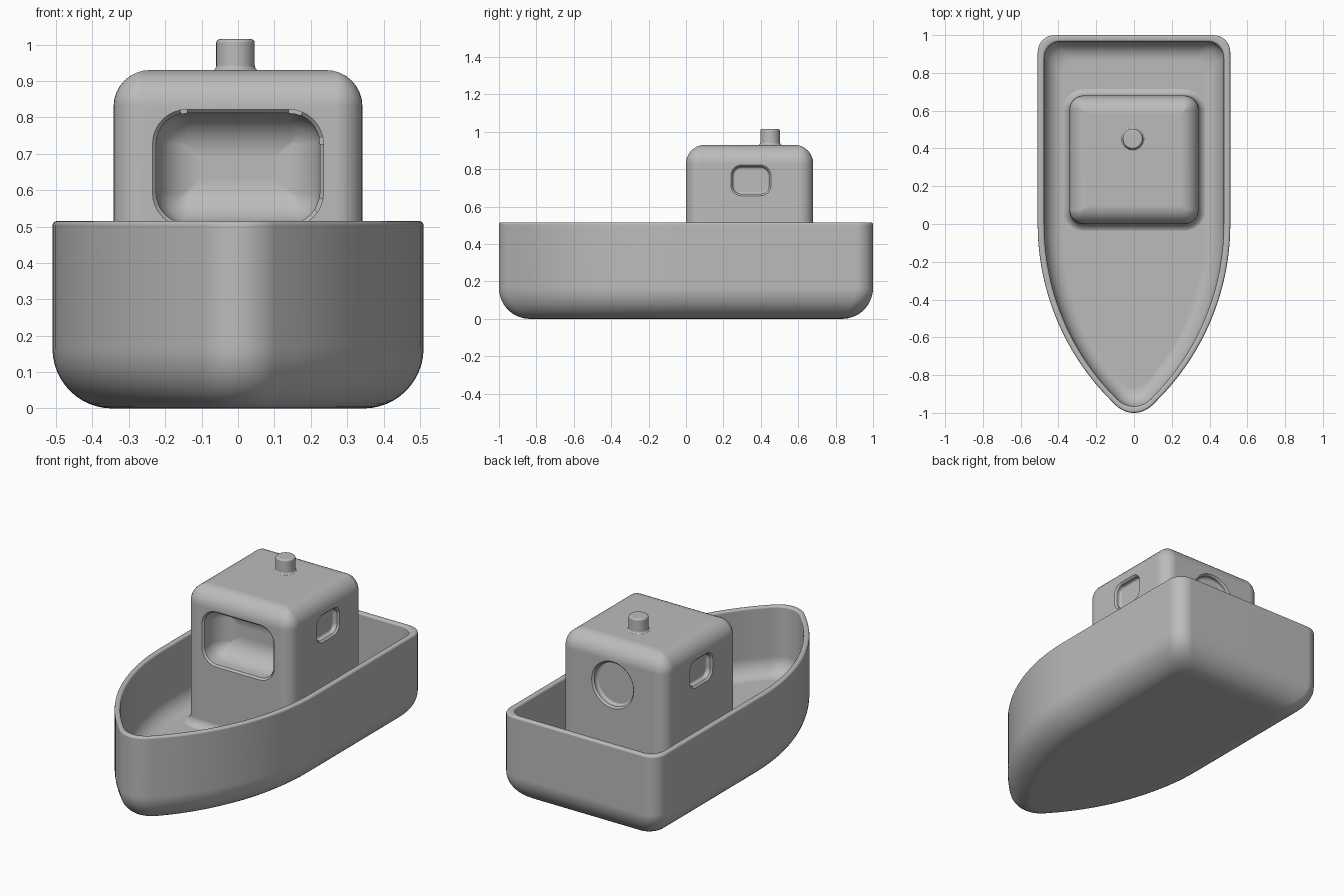
import bpy
import bmesh
from math import sin, cos, pi, sqrt, radians
from mathutils import Matrix

cube = bpy.data.objects.get("Cube")
if cube:
    bpy.data.objects.remove(cube, do_unlink=True)

grey = bpy.data.materials.new("plain grey")
grey.use_nodes = True
grey.diffuse_color = (0.5, 0.5, 0.5, 1)
grey.node_tree.nodes["Principled BSDF"].inputs["Base Color"].default_value = (0.5, 0.5, 0.5, 1)


def loft(name, rings, matrix=Matrix()):
    """Skin a stack of equal-length rings and cap both ends."""
    bm = bmesh.new()
    loops = [[bm.verts.new(p) for p in ring] for ring in rings]
    n = len(loops[0])
    for a, b in zip(loops, loops[1:]):
        for i in range(n):
            j = (i + 1) % n
            bm.faces.new((a[i], a[j], b[j], b[i]))
    bm.faces.new(loops[0])
    bm.faces.new(loops[-1])
    bmesh.ops.remove_doubles(bm, verts=bm.verts, dist=1e-5)
    bmesh.ops.recalc_face_normals(bm, faces=bm.faces)
    mesh = bpy.data.meshes.new(name)
    bm.to_mesh(mesh)
    bm.free()
    mesh.materials.append(grey)
    obj = bpy.data.objects.new(name, mesh)
    obj.matrix_world = matrix
    bpy.context.collection.objects.link(obj)
    return obj


def arc(cx, cz, r, start, end, steps=8):
    """Points along a circular arc, angles in degrees."""
    angles = [radians(start + (end - start) * i / steps) for i in range(steps + 1)]
    return [(cx + r * cos(a), cz + r * sin(a)) for a in angles]


def rounded_ring(hx, hy, r, grow, z, cx=0, cy=0):
    """Rounded rectangle, grown or shrunk evenly by an offset."""
    hx, hy, r = hx + grow, hy + grow, max(r + grow, 0.005)
    pts = []
    for k, (sx, sy) in enumerate([(1, 1), (-1, 1), (-1, -1), (1, -1)]):
        pts += arc(cx + sx * (hx - r), cy + sy * (hy - r), r, 90 * k, 90 * k + 90)
    return [(x, y, z) for x, y in pts]


def finish(obj):
    bpy.ops.object.select_all(action="DESELECT")
    obj.select_set(True)
    bpy.context.view_layer.objects.active = obj
    for mod in list(obj.modifiers):
        bpy.ops.object.modifier_apply(modifier=mod.name)
    bpy.ops.object.shade_smooth_by_angle(angle=radians(40))
    obj.modifiers.new("even shading", "WEIGHTED_NORMAL").keep_sharp = True


# Hull: plan outline with square stern, straight sides and a pointed bow
HALF, BOW_R, BOW_Y = 0.51, 1.32, 0.95


def bow_x(y):
    return HALF - BOW_R + sqrt(BOW_R ** 2 - y ** 2)


side = arc(HALF - 0.09, 0.91, 0.09, 90, 0)
side += [(bow_x(BOW_Y * i / 20), -BOW_Y * i / 20) for i in range(21)]
for i in range(1, 9):
    t = (pi / 4) * (1 - i / 8)
    drop = (1 - cos(t)) / (1 - cos(pi / 4))
    side.append((bow_x(BOW_Y) * sin(t) / sin(pi / 4), -1 + (1 - BOW_Y) * drop))
outline = side + [(-x, y) for x, y in reversed(side[:-1])]

RIM, WALL, DECK, BILGE, COVE = 0.515, 0.035, 0.12, 0.165, 0.1
profile = arc(BILGE, BILGE, BILGE, 270, 180, 12)             # rounded bottom
profile += arc(0.012, RIM - 0.012, 0.012, 180, 90, 4)        # outer rim
profile += arc(WALL - 0.012, RIM - 0.012, 0.012, 90, 0, 4)   # inner rim
profile += arc(WALL + COVE, DECK + COVE, COVE, 180, 270)     # cove to deck
hull = loft("hull", [[(x * (1 - d / HALF), y * (1 - d), z) for x, y in outline]
                     for d, z in profile])
finish(hull)

# Cabin: rounded block with a flared foot
ROOF, FOOT, EDGE = 0.93, 0.05, 0.1
shape = [(-x, z) for x, z in arc(-FOOT, DECK - 0.003 + FOOT, FOOT, 270, 360)]
shape = [(g, z) for g, z in shape]
shape += arc(-EDGE, ROOF - EDGE, EDGE, 0, 90)
cabin = loft("cabin", [rounded_ring(0.342, 0.34, 0.075, g, z, 0, 0.34) for g, z in shape])


# Window recesses: soft lip, straight sides, rounded back
def cut_window(name, place, turn, hx, hy, r, depth, soft, lip=0.01):
    steps = [(lip, 0.05), (lip, 0), (0, -lip)]
    steps += arc(-soft, -depth + soft, soft, 0, -90)
    matrix = (Matrix.Translation(place) @ Matrix.Rotation(radians(turn), 4, "Z")
              @ Matrix.Rotation(radians(90), 4, "X"))
    cutter = loft(name, [rounded_ring(hx, hy, r, g, z) for g, z in steps], matrix)
    cutter.hide_render = True
    mod = cabin.modifiers.new(name, "BOOLEAN")
    mod.operation, mod.solver, mod.object = "DIFFERENCE", "EXACT", cutter
    return cutter


cutters = [
    cut_window("front_window_cutter", (0, 0, 0.66), 0, 0.225, 0.152, 0.085, 0.16, 0.12),
    cut_window("left_window_cutter", (0.342, 0.347, 0.74), 90, 0.097, 0.072, 0.045, 0.035, 0.012),
    cut_window("right_window_cutter", (-0.342, 0.347, 0.74), 270, 0.097, 0.072, 0.045, 0.035, 0.012),
    cut_window("back_window_cutter", (0, 0.68, 0.69), 180, 0.127, 0.127, 0.127, 0.035, 0.012),
]
bpy.context.view_layer.update()
finish(cabin)
for cutter in cutters:
    bpy.data.objects.remove(cutter, do_unlink=True)

# Chimney: short round stack with a flared base
STACK = 0.053
stack_shape = [(STACK + 0.015 - x, z) for x, z in arc(0, ROOF + 0.013, 0.015, 270, 360, 5)]
stack_shape += arc(STACK - 0.01, 1.005, 0.01, 0, 90, 4)
chimney = loft("chimney", [rounded_ring(r, r, r, 0, z, -0.007, 0.45) for r, z in stack_shape])
finish(chimney)
